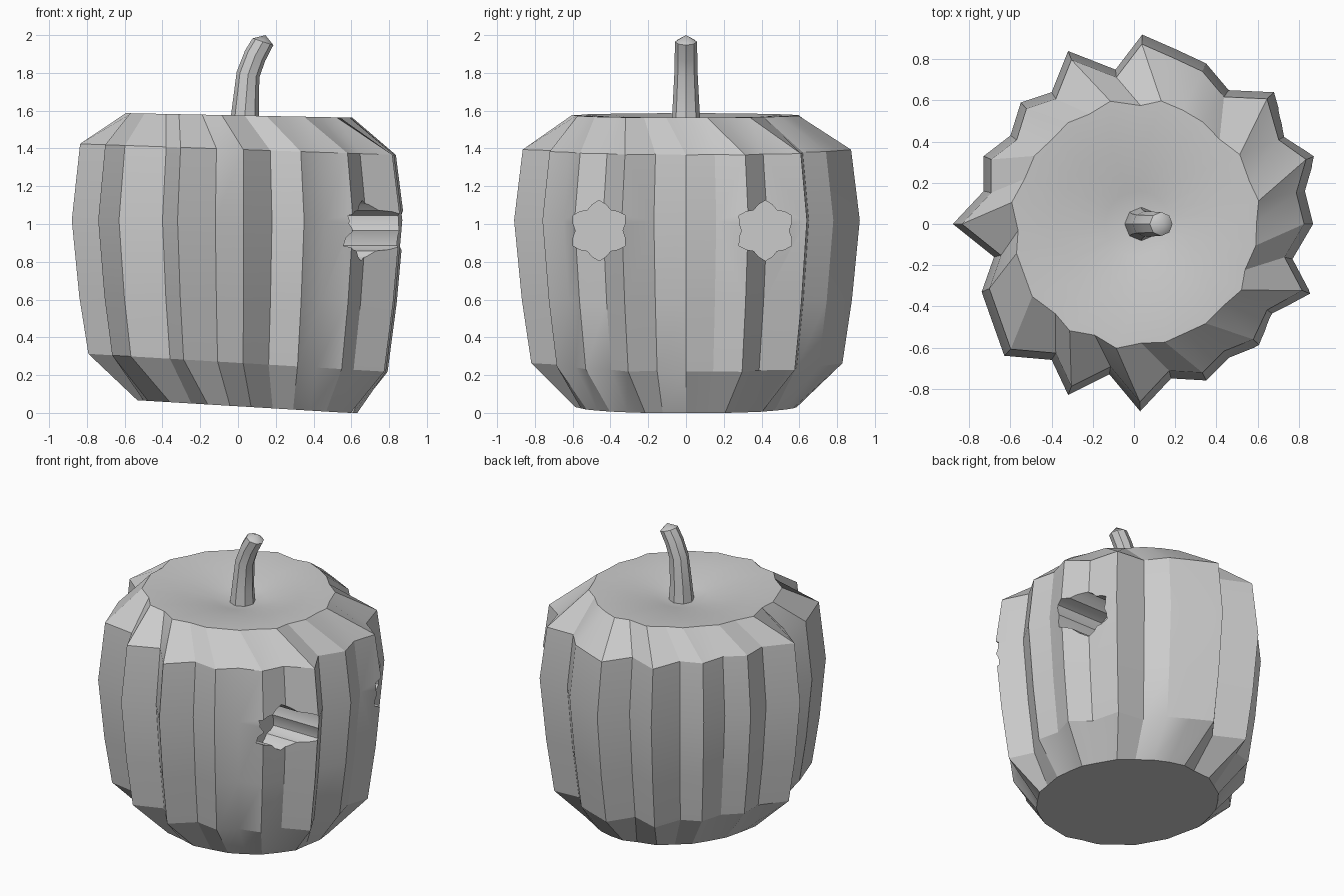
import bpy, bmesh, math
from mathutils import Vector, Matrix

if "Cube" in bpy.data.objects:
    bpy.data.objects.remove(bpy.data.objects["Cube"])

grey = bpy.data.materials.new("pale grey")
grey.diffuse_color = (0.6, 0.6, 0.6, 1)
grey.use_nodes = True
grey.node_tree.nodes["Principled BSDF"].inputs["Base Color"].default_value = grey.diffuse_color


def loft(name, rings, start_cap=None, end_cap=None):
    """Skin equal-length rings into a closed solid; caps are ngons or a fan to a point."""
    bm = bmesh.new()
    loops = [[bm.verts.new(p) for p in ring] for ring in rings]
    n = len(loops[0])
    for a, b in zip(loops, loops[1:]):
        for i in range(n):
            j = (i + 1) % n
            bm.faces.new((a[i], a[j], b[j], b[i]))
    for loop, tip in ((loops[0], start_cap), (loops[-1], end_cap)):
        if tip is None:
            bm.faces.new(loop)
        else:
            v = bm.verts.new(tip)
            for i in range(n):
                bm.faces.new((loop[i], loop[(i + 1) % n], v))
    bmesh.ops.recalc_face_normals(bm, faces=bm.faces)
    me = bpy.data.meshes.new(name)
    bm.to_mesh(me)
    bm.free()
    me.materials.append(grey)
    ob = bpy.data.objects.new(name, me)
    bpy.context.collection.objects.link(ob)
    return ob


def smooth(ob, angle):
    bpy.ops.object.select_all(action='DESELECT')
    ob.select_set(True)
    bpy.context.view_layer.objects.active = ob
    bpy.ops.object.shade_smooth_by_angle(angle=math.radians(angle))


# Ribbed outline of the pumpkin at its widest height, counter-clockwise
OUTLINE = [(0.87, 0.0), (0.83, 0.16), (0.88, 0.33), (0.74, 0.43), (0.68, 0.64),
           (0.46, 0.65), (0.35, 0.78), (0.20, 0.85), (0.04, 0.92), (-0.09, 0.75),
           (-0.32, 0.84), (-0.40, 0.64), (-0.55, 0.59), (-0.60, 0.43), (-0.73, 0.33),
           (-0.73, 0.16), (-0.88, 0.0), (-0.68, -0.16), (-0.74, -0.33), (-0.63, -0.64),
           (-0.40, -0.66), (-0.32, -0.83), (-0.12, -0.73), (0.03, -0.91), (0.18, -0.75),
           (0.35, -0.76), (0.46, -0.65), (0.61, -0.59), (0.68, -0.44), (0.86, -0.34),
           (0.77, -0.17)]

# Rings: height, tilt along x, scale, round radius, rib strength, twist, x shift
RINGS = [(0.035, -0.06, 0.68, 0.58, 0.15, 0, 0.05),
         (0.265, -0.06, 0.90, 0.70, 1.0, 0, 0),
         (0.60, -0.02, 0.955, 0.75, 1.0, 0, 0),
         (1.02, 0, 1.0, 0.78, 1.0, 0, 0),
         (1.395, -0.035, 0.95, 0.74, 1.0, 0, 0),
         (1.575, -0.02, 0.72, 0.59, 0.3, -10, 0),
         (1.565, 0, 0.45, 0.38, 0.05, -14, 0.01),
         (1.515, 0, 0.2, 0.16, 0, -16, 0.02)]


def body_ring(z, tilt, scale, radius, ribs, twist, shift):
    pts = []
    for x, y in OUTLINE:
        r = math.hypot(x, y) * scale * ribs + radius * (1 - ribs)
        a = math.atan2(y, x) + math.radians(twist)
        px = r * math.cos(a) + shift
        pts.append((px, r * math.sin(a), max(0, z + tilt * px)))
    return pts


body = loft("pumpkin_body", [body_ring(*r) for r in RINGS], end_cap=(0.03, 0, 1.49))

# Two flower-shaped eye holes cut into the right side
for cy in (-0.46, 0.42):
    shape = []
    for k in range(24):
        a = 2 * math.pi * k / 24
        r = 0.142 + 0.018 * math.cos(6 * a)
        shape.append((cy + r * math.sin(a), 0.965 + r * math.cos(a)))
    cutter = loft("eye_cutter", [[(x, y, z) for y, z in shape] for x in (0.5, 1.2)])
    cutter.hide_render = True
    mod = body.modifiers.new("eye_hole", 'BOOLEAN')
    mod.operation = 'DIFFERENCE'
    mod.solver = 'EXACT'
    mod.object = cutter
    bpy.context.view_layer.objects.active = body
    bpy.ops.object.modifier_apply(modifier=mod.name)
    bpy.data.objects.remove(cutter)
smooth(body, 24)

# Bent stem: x, z, radius, lean in degrees
STEM = [(0.035, 1.46, 0.085, 0), (0.038, 1.60, 0.072, 0), (0.053, 1.79, 0.062, 14),
        (0.09, 1.89, 0.06, 28), (0.132, 1.965, 0.058, 18)]
stem_rings = []
for x, z, r, lean in STEM:
    rot = Matrix.Rotation(math.radians(lean), 3, 'Y')
    stem_rings.append([Vector((x, 0, z)) + rot @ Vector((r * math.cos(a), r * math.sin(a), 0))
                       for a in (2 * math.pi * k / 8 for k in range(8))])
stem = loft("stem", stem_rings, end_cap=(0.145, 0, 2.0))
smooth(stem, 40)
